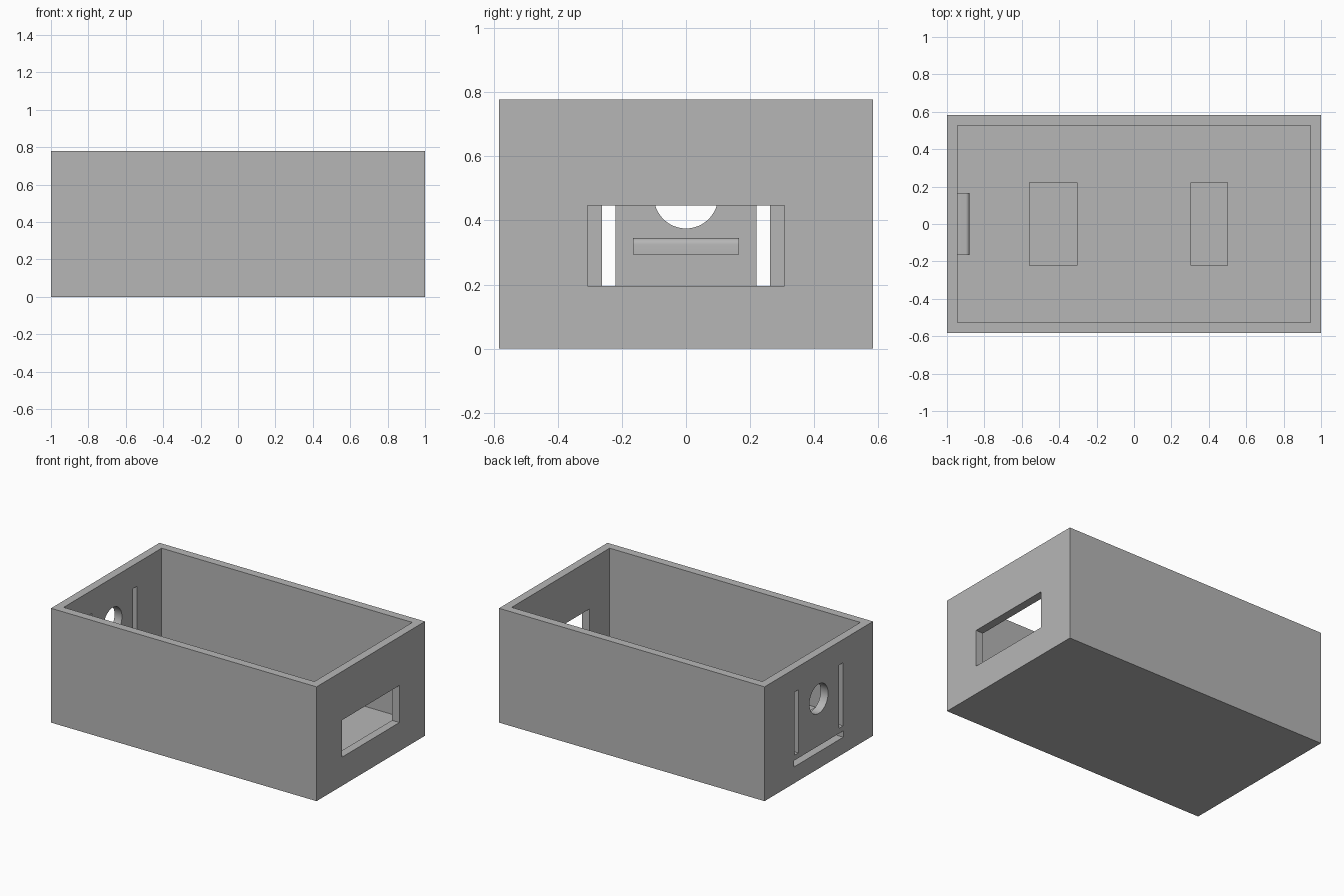
import bpy
import bmesh
import math
from mathutils import Matrix, Vector

cube = bpy.data.objects.get("Cube")
if cube:
    bpy.data.objects.remove(cube, do_unlink=True)

grey = bpy.data.materials.new("plain grey")
grey.use_nodes = True
grey.diffuse_color = (0.47, 0.47, 0.47, 1)
grey.node_tree.nodes["Principled BSDF"].inputs["Base Color"].default_value = grey.diffuse_color


def finish(name, bm):
    mesh = bpy.data.meshes.new(name)
    bm.normal_update()
    bm.to_mesh(mesh)
    bm.free()
    mesh.materials.append(grey)
    obj = bpy.data.objects.new(name, mesh)
    bpy.context.collection.objects.link(obj)
    return obj


def box(name, x, y, z):
    """Box spanning the given (low, high) ranges."""
    bm = bmesh.new()
    bmesh.ops.create_cube(bm, size=1)
    for v in bm.verts:
        v.co = Vector(r[0] if c < 0 else r[1] for c, r in zip(v.co, (x, y, z)))
    return finish(name, bm)


def cut(target, cutter):
    cutter.hide_render = True
    mod = target.modifiers.new("cut", 'BOOLEAN')
    mod.operation = 'DIFFERENCE'
    mod.solver = 'EXACT'
    mod.object = cutter
    bpy.context.view_layer.objects.active = target
    bpy.ops.object.modifier_apply(modifier=mod.name)
    bpy.data.objects.remove(cutter, do_unlink=True)


WIDTH, HEIGHT, WALL, FLOOR = 0.583, 0.778, 0.056, 0.111
INNER = 1 - WALL
END_WALL = (-1.1, -0.92)

# Open-topped case
case = box("case", (-1, 1), (-WIDTH, WIDTH), (0, HEIGHT))
cut(case, box("cavity", (-INNER, INNER), (WALL - WIDTH, WIDTH - WALL), (FLOOR, 1)))

# Shallow pockets in the floor
for span in ((-0.56, -0.305), (0.305, 0.5)):
    cut(case, box("pocket", span, (-0.222, 0.222), (FLOOR - 0.055, 0.2)))

# Window in one end
cut(case, box("window", (0.92, 1.1), (-0.308, 0.308), (0.195, 0.447)))

# Slots in the other end
for side in (-1, 1):
    cut(case, box("slot", END_WALL, sorted((side * 0.22, side * 0.262)), (0.19, 0.62)))
cut(case, box("low_slot", END_WALL, (-0.264, 0.264), (FLOOR + 0.001, 0.155)))

# Round hole between the slots
bm = bmesh.new()
bmesh.ops.create_cone(bm, cap_ends=True, segments=48, radius1=0.1, radius2=0.1, depth=0.2,
                      matrix=Matrix.Translation((-0.98, 0, 0.475)) @ Matrix.Rotation(math.pi / 2, 4, 'Y'))
cut(case, finish("hole", bm))

# Small shelf inside, with its upper outer edge rounded
shelf = box("shelf", (-INNER - 0.01, -0.88), (-0.166, 0.166), (0.294, 0.345))
bm = bmesh.new()
bm.from_mesh(shelf.data)
edge = [e for e in bm.edges if all(v.co.x > -0.9 and v.co.z > 0.32 for v in e.verts)]
bmesh.ops.bevel(bm, geom=edge, offset=0.02, segments=6, profile=0.5, affect='EDGES')
bm.to_mesh(shelf.data)
bm.free()

for obj in (case, shelf):
    bpy.ops.object.select_all(action='DESELECT')
    obj.select_set(True)
    bpy.context.view_layer.objects.active = obj
    bpy.ops.object.shade_smooth_by_angle(angle=math.radians(30))
